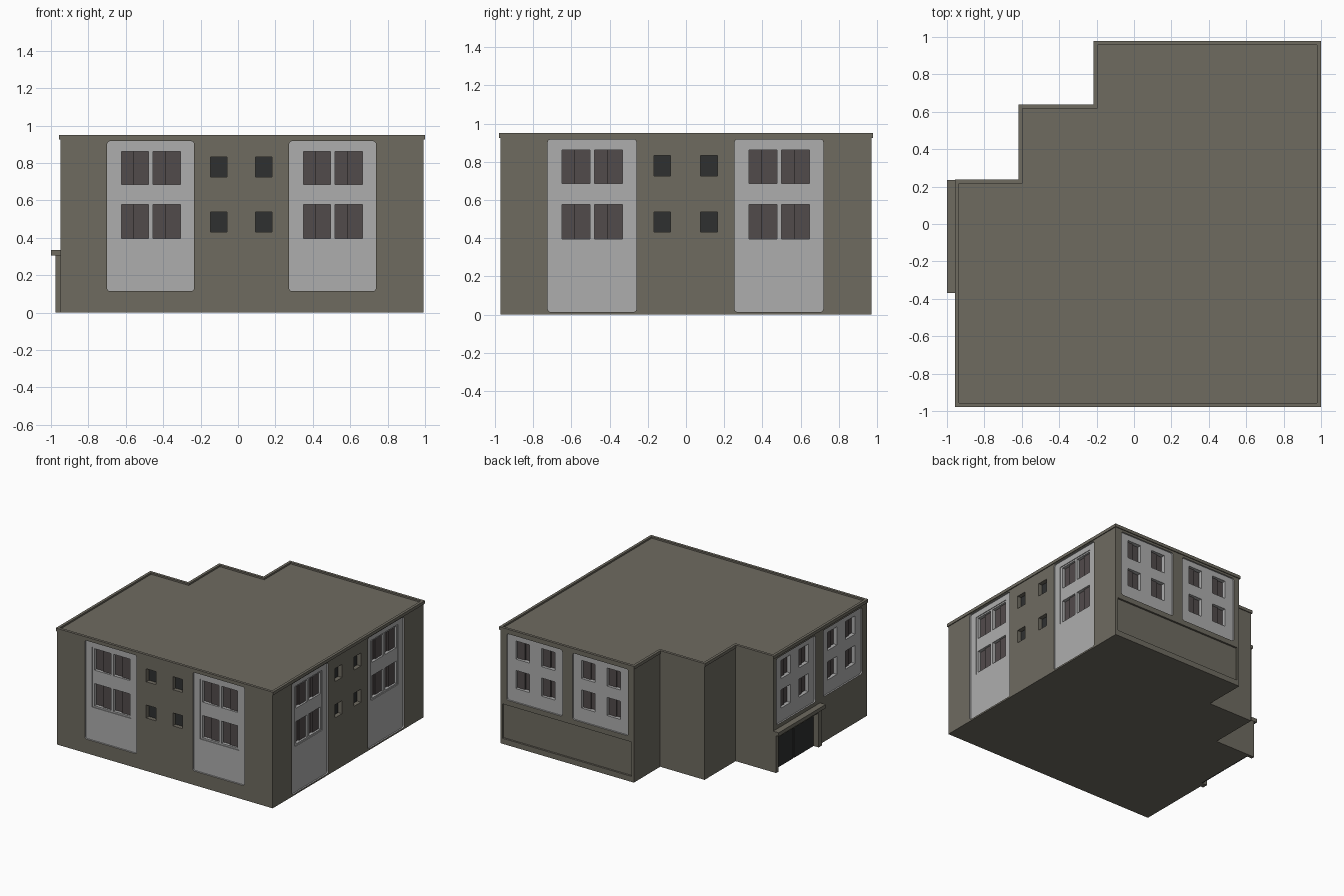
import bpy, bmesh, math

if "Cube" in bpy.data.objects:
    bpy.data.objects.remove(bpy.data.objects["Cube"])

def mat(name, rgb):
    m = bpy.data.materials.new(name)
    m.diffuse_color = (*rgb, 1)
    m.use_nodes = True
    m.node_tree.nodes["Principled BSDF"].inputs["Base Color"].default_value = m.diffuse_color
    return m

WALL = mat("olive_grey_wall", (0.158, 0.147, 0.118))
PANEL = mat("light_grey_panel", (0.42, 0.42, 0.42))
GLASS = mat("brown_grey_glass", (0.083, 0.070, 0.071))
DARK = mat("dark_glass", (0.028, 0.030, 0.030))

# building outline, counter-clockwise
PLAN = [(-0.95, -0.971), (0.993, -0.971), (0.993, 0.971), (-0.21, 0.971),
        (-0.21, 0.632), (-0.61, 0.632), (-0.61, 0.232), (-0.95, 0.232)]

# wall-local (along, height, depth inward) to world
WALLS = {
    "front": lambda u, z, d: (u, -0.971 + d, z),
    "right": lambda u, z, d: (0.993 - d, u, z),
    "back": lambda u, z, d: (u, 0.971 - d, z),
    "left": lambda u, z, d: (-0.95 + d, u, z),
}

def make(name, bm, material):
    bmesh.ops.recalc_face_normals(bm, faces=bm.faces)
    me = bpy.data.meshes.new(name)
    bm.to_mesh(me)
    bm.free()
    me.materials.append(material)
    ob = bpy.data.objects.new(name, me)
    bpy.context.collection.objects.link(ob)
    return ob

def loft(bm, a, b, caps=True):
    a = [bm.verts.new(p) for p in a]
    b = [bm.verts.new(p) for p in b]
    n = len(a)
    for i in range(n):
        bm.faces.new((a[i], a[(i + 1) % n], b[(i + 1) % n], b[i]))
    if caps:
        bm.faces.new(a[::-1])
        bm.faces.new(b)

def block(bm, wall, rect, d0, d1, r=0):
    """Box on a wall, with optional rounded corners."""
    u0, u1, z0, z1 = rect
    pts = []
    for cu, cz, a0 in ((u1, z1, 0), (u0, z1, 90), (u0, z0, 180), (u1, z0, 270)):
        su, sz = (1 if cu == u1 else -1), (1 if cz == z1 else -1)
        for k in range(4 if r else 1):
            a = math.radians(a0 + k * 30)
            pts.append((cu - su * r + r * math.cos(a) if r else cu,
                        cz - sz * r + r * math.sin(a) if r else cz))
    f = WALLS[wall]
    loft(bm, [f(u, z, d0) for u, z in pts], [f(u, z, d1) for u, z in pts])

def blocks(name, items, material, r=0):
    bm = bmesh.new()
    for wall, rect, d0, d1 in items:
        block(bm, wall, rect, d0, d1, r)
    return make(name, bm, material)

def offset(pts, o):
    """Mitred outward offset of a right-angled outline."""
    out = []
    n = len(pts)
    for i, (x, y) in enumerate(pts):
        px, py = pts[i - 1]
        qx, qy = pts[(i + 1) % n]
        for ax, ay, bx, by in ((px, py, x, y), (x, y, qx, qy)):
            l = math.hypot(bx - ax, by - ay)
            x += o * (by - ay) / l
            y -= o * (bx - ax) / l
        out.append((x, y))
    return out

def cut(target, cutter):
    m = target.modifiers.new("cut", 'BOOLEAN')
    m.operation, m.solver, m.object = 'DIFFERENCE', 'EXACT', cutter
    m.material_mode = 'TRANSFER'
    bpy.context.view_layer.objects.active = target
    bpy.ops.object.modifier_apply(modifier=m.name)
    bpy.data.objects.remove(cutter)

# lists of pale panels, window surrounds, windows and small windows
panels, surrounds, windows, small = [], [], [], []
for wall, lefts, zb in (("front", (-0.70, 0.273), 0.115), ("right", (-0.724, 0.254), 0.013)):
    for u in lefts:
        panels.append((wall, (u, u + 0.465, zb, 0.917)))
        surrounds.append((wall, (u + 0.057, u + 0.407, 0.383, 0.873)))
        for du in (0.076, 0.246):
            for z0, z1 in ((0.396, 0.577), (0.686, 0.861)):
                windows.append((wall, (u + du, u + du + 0.146, z0, z1)))
for wall, lefts in (("front", (-0.147, 0.094)), ("right", (-0.168, 0.077))):
    for u in lefts:
        for z0 in (0.431, 0.726):
            small.append((wall, (u, u + 0.088, z0, z0 + 0.106)))
for wall, lefts in (("back", (-0.158, 0.435)), ("left", (-0.91, -0.31))):
    for u in lefts:
        panels.append((wall, (u, u + 0.5, 0.367, 0.908)))
        for du in (0.075, 0.305):
            for z0 in (0.475, 0.715):
                windows.append((wall, (u + du, u + du + 0.122, z0, z0 + 0.148)))

door = ("left", (-0.315, 0.205, -0.02, 0.28))

# main building body with recesses
bm = bmesh.new()
loft(bm, [(x, y, 0) for x, y in PLAN], [(x, y, 0.937) for x, y in PLAN])
body = make("building_body", bm, WALL)
cut(body, blocks("panel_cutter", [(w, q, -0.03, 0.012) for w, q in panels], PANEL, 0.016))
cut(body, blocks("surround_cutter", [(w, q, -0.03, 0.018) for w, q in surrounds], PANEL))
cut(body, blocks("window_cutter", [(w, q, -0.03, 0.05) for w, q in windows], PANEL))
cut(body, blocks("small_window_cutter", [(w, q, -0.03, 0.04) for w, q in small], WALL))
cut(body, blocks("lower_recess_cutter", [("back", (-0.19, 0.973, 0.045, 0.325), -0.03, 0.015)], WALL))
cut(body, blocks("door_cutter", [(*door, -0.03, 0.03)], WALL))

# sliding window panes, one leaf in front of the other
panes = []
for w, (a, b, c, d) in windows:
    m = a + (b - a) * 0.44
    panes.append((w, (a, m, c, d), 0.044, 0.052))
    panes.append((w, (m, b, c, d), 0.034, 0.052))
blocks("window_panes", panes, GLASS)
blocks("small_window_panes", [(w, q, 0.034, 0.042) for w, q in small], DARK)

# double entrance door
blocks("entrance_doors", [("left", (-0.315, -0.06, 0, 0.28), 0.02, 0.032),
                          ("left", (-0.05, 0.205, 0, 0.28), 0.02, 0.032)], DARK)
# entrance posts, lintel and canopy
blocks("entrance_posts", [("left", (-0.36, -0.315, 0, 0.28), -0.025, 0.005),
                          ("left", (0.205, 0.232, 0, 0.28), -0.025, 0.005)], WALL)
blocks("entrance_lintel", [("left", (-0.36, 0.232, 0.28, 0.306), -0.025, 0.005)], WALL)
blocks("entrance_canopy", [("left", (-0.37, 0.235, 0.306, 0.336), -0.05, 0.005)], WALL)

# roof rim
bm = bmesh.new()
outer, inner = offset(PLAN, 0.007), offset(PLAN, -0.015)
ring = [(outer, 0.925), (outer, 0.95), (inner, 0.95), (inner, 0.925)]
for i in range(4):
    (p, z), (q, t) = ring[i], ring[(i + 1) % 4]
    loft(bm, [(x, y, z) for x, y in p], [(x, y, t) for x, y in q], caps=False)
bmesh.ops.remove_doubles(bm, verts=bm.verts, dist=1e-5)
make("roof_rim", bm, WALL)
